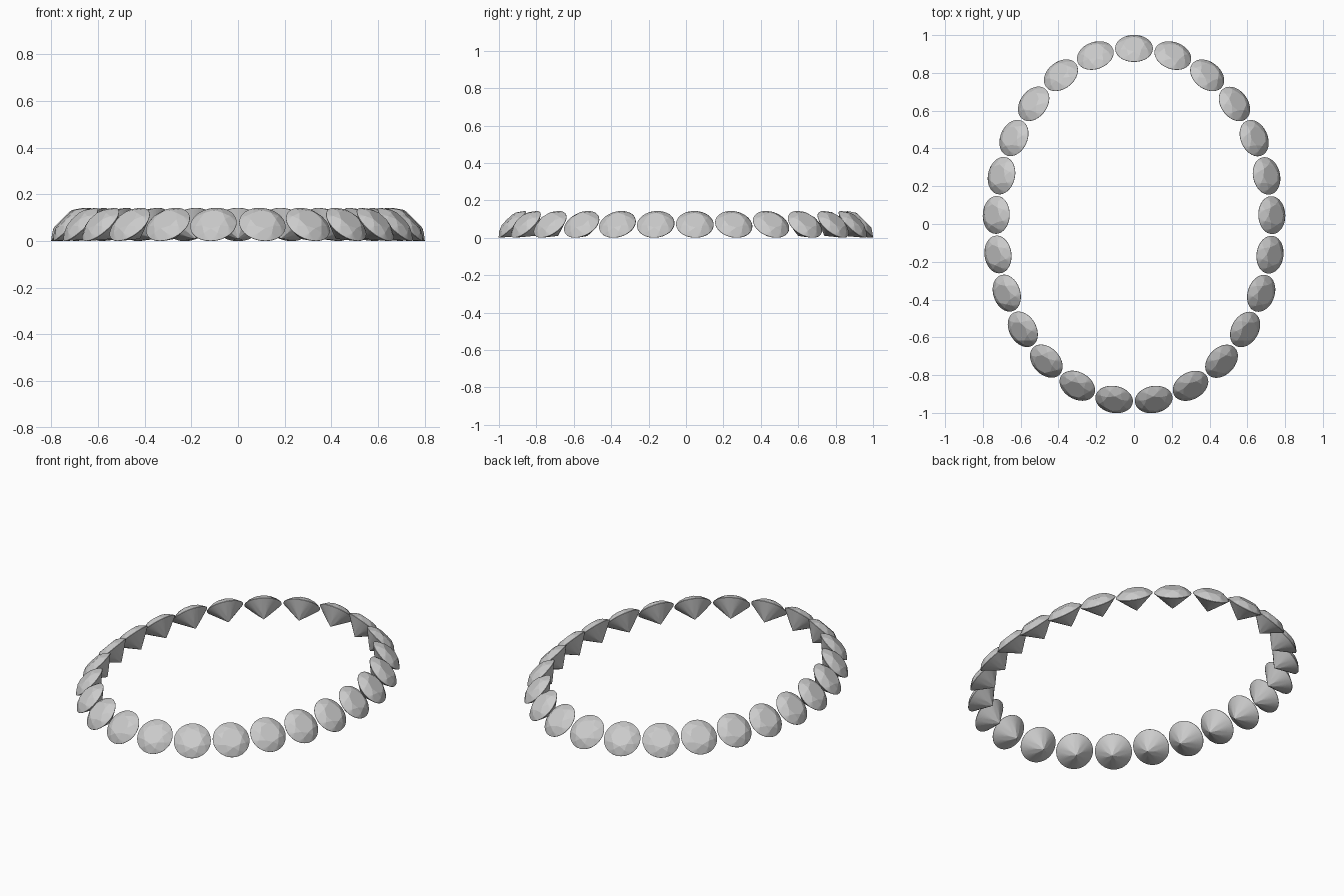
import bpy, bmesh, math
from mathutils import Matrix, Vector

if "Cube" in bpy.data.objects:
    bpy.data.objects.remove(bpy.data.objects["Cube"])

COUNT, A, B, OFF_Y = 25, 0.7305, 0.934, -0.0047   # gems along an ellipse
R, SUB = 0.1, 8                                   # gem radius, girdle points per facet sector
TILT = math.radians(45)


def gem_mesh():
    """Round brilliant: table, stars, kites, girdle and pavilion."""
    bm = bmesh.new()

    def ring(n, r, z, shift=0.0):
        return [bm.verts.new((r * math.cos(2 * math.pi * (i + shift) / n),
                              r * math.sin(2 * math.pi * (i + shift) / n), z)) for i in range(n)]

    n = 8 * SUB
    table = ring(8, 0.055, 0.032)
    star = ring(8, 0.078, 0.0207, 0.5)
    upper = ring(n, R, 0.001)
    lower = ring(n, R, -0.001)
    pav = ring(8, 0.030, -0.062, 0.5)
    culet = bm.verts.new((0, 0, -0.086))
    bm.faces.new(table)
    for k in range(8):
        g = k * SUB
        bm.faces.new((table[k], star[k], table[(k + 1) % 8]))
        bm.faces.new((table[k], star[k - 1], upper[g], star[k]))
        bm.faces.new((culet, pav[k], lower[g], pav[k - 1]))
        for j in range(g, g + SUB):
            m = (j + 1) % n
            bm.faces.new((star[k], upper[j], upper[m]))
            bm.faces.new((upper[j], lower[j], lower[m], upper[m]))
            bm.faces.new((pav[k], lower[m], lower[j]))
    bmesh.ops.recalc_face_normals(bm, faces=bm.faces)
    me = bpy.data.meshes.new("gem")
    bm.to_mesh(me)
    bm.free()
    return me


# Equal arc-length stations on the ellipse, starting at the back
N = 5000
pts = [(A * math.sin(2 * math.pi * i / N), B * math.cos(2 * math.pi * i / N)) for i in range(N + 1)]
length = [0.0]
for p, q in zip(pts, pts[1:]):
    length.append(length[-1] + math.dist(p, q))

# Place gems with their tables leaning outward
mesh = gem_mesh()
i = 0
for k in range(COUNT):
    while length[i] < length[-1] * k / COUNT:
        i += 1
    x, y = pts[i]
    out = Vector((x / A ** 2, y / B ** 2, 0)).normalized()
    axis = out * math.sin(TILT) + Vector((0, 0, math.cos(TILT)))
    side = Vector((-out.y, out.x, 0))
    rot = Matrix((side, axis.cross(side), axis)).transposed().to_4x4()
    gem = bpy.data.objects.new(f"gem_{k + 1:02d}", mesh)
    gem.matrix_world = Matrix.Translation((x, y + OFF_Y, 0.0715)) @ rot
    bpy.context.collection.objects.link(gem)
